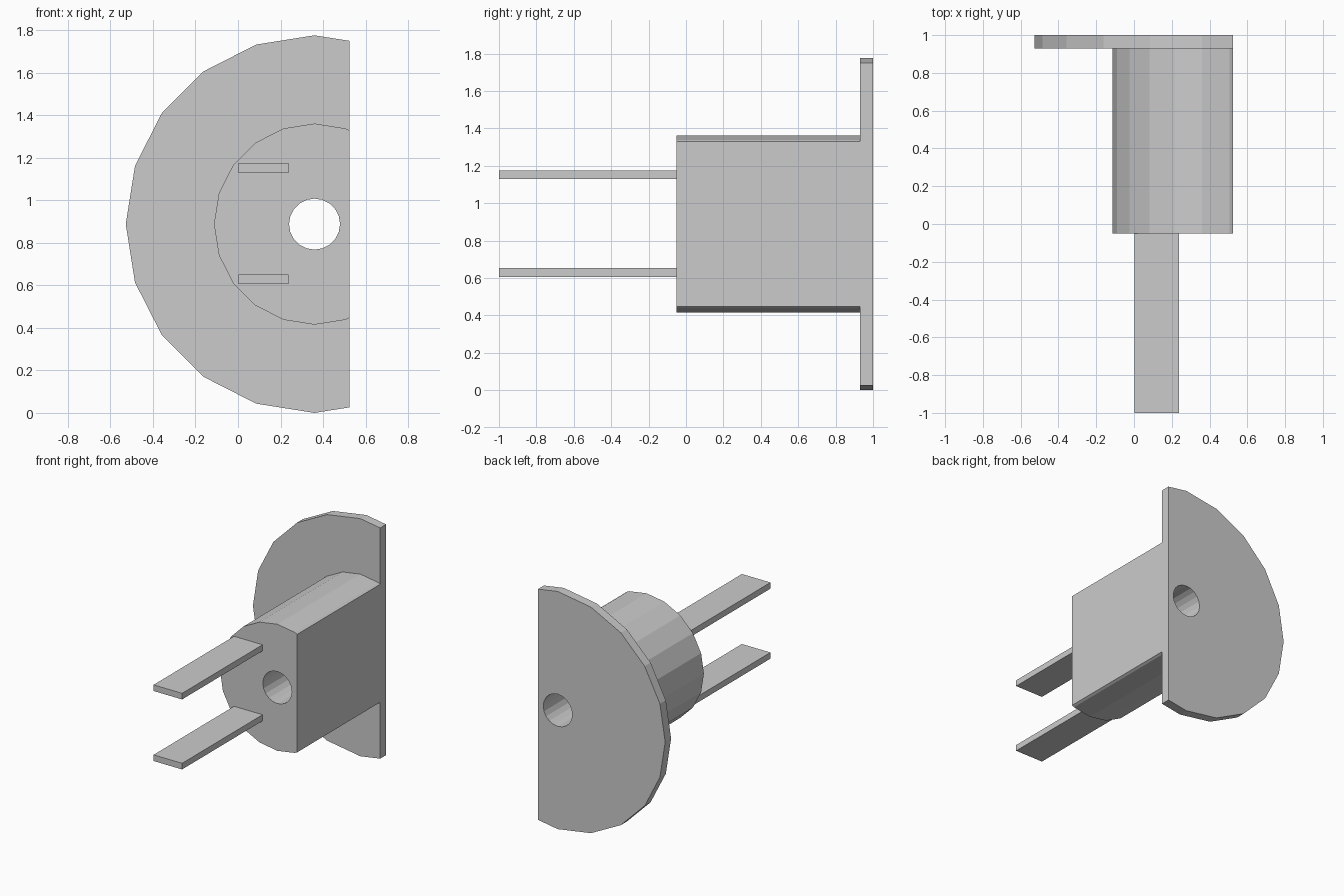
import bpy, bmesh
from math import cos, sin, tau

if "Cube" in bpy.data.objects:
    bpy.data.objects.remove(bpy.data.objects["Cube"])

CX, CZ = 0.36, 0.888      # shared axis of flange, body and bore
CUT = 0.524               # flat side plane
SIDES = 20


def ring(radius):
    return [(CX + radius * cos(tau * i / SIDES), CZ + radius * sin(tau * i / SIDES))
            for i in range(SIDES)]


def clip(points):
    """Cut an x/z outline off at the flat side."""
    out = []
    for a, b in zip(points, points[1:] + points[:1]):
        if a[0] <= CUT:
            out.append(a)
        if (a[0] <= CUT) != (b[0] <= CUT):
            t = (CUT - a[0]) / (b[0] - a[0])
            out.append((CUT, a[1] + t * (b[1] - a[1])))
    return out


def extrude_profile(name, loops, y0, y1):
    """Fill x/z loops (outline plus holes) and extrude from y0 to y1."""
    bm = bmesh.new()
    edges = []
    for loop in loops:
        vs = [bm.verts.new((x, y0, z)) for x, z in loop]
        edges += [bm.edges.new((a, b)) for a, b in zip(vs, vs[1:] + vs[:1])]
    bmesh.ops.triangle_fill(bm, edges=edges, use_beauty=True, normal=(0, -1, 0))
    res = bmesh.ops.extrude_face_region(bm, geom=bm.faces[:], use_keep_orig=True)
    moved = [g for g in res["geom"] if isinstance(g, bmesh.types.BMVert)]
    bmesh.ops.translate(bm, verts=moved, vec=(0, y1 - y0, 0))
    bmesh.ops.recalc_face_normals(bm, faces=bm.faces[:])
    mesh = bpy.data.meshes.new(name)
    bm.to_mesh(mesh)
    bm.free()
    obj = bpy.data.objects.new(name, mesh)
    bpy.context.collection.objects.link(obj)
    return obj


bore = ring(0.12)

# Back flange and round body, both flat on the right and bored through
extrude_profile("flange", [clip(ring(0.888)), bore], 0.93, 1.0)
extrude_profile("body", [clip(ring(0.473)), bore], -0.05, 0.93)

# Two flat prongs
for name, z in (("upper_prong", 1.152), ("lower_prong", 0.629)):
    x0, x1, h = 0.002, 0.238, 0.023
    extrude_profile(name, [[(x0, z - h), (x1, z - h), (x1, z + h), (x0, z + h)]], -1.0, -0.05)
